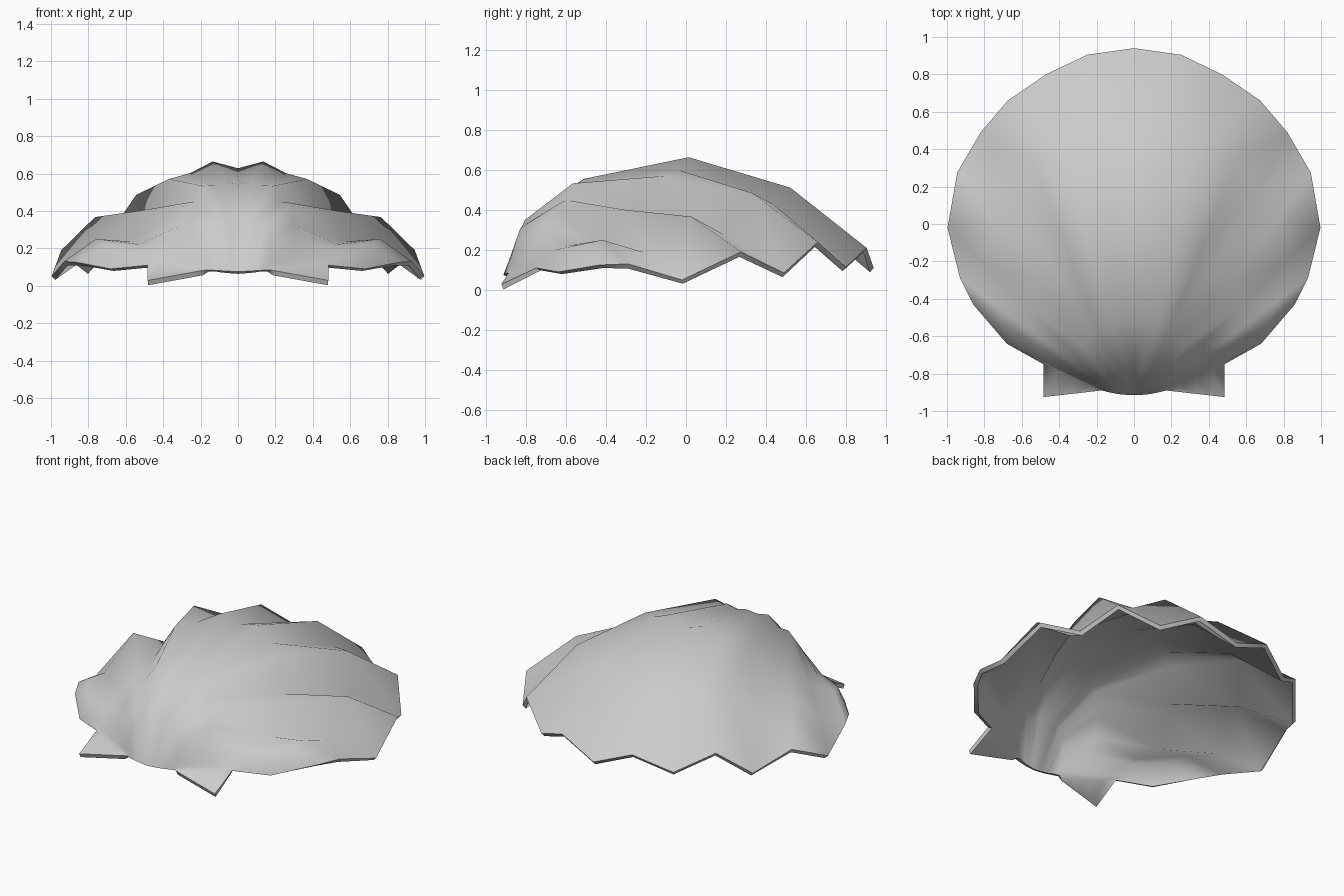
import bpy, bmesh
from mathutils import Vector

if "Cube" in bpy.data.objects:
    bpy.data.objects.remove(bpy.data.objects["Cube"])

# Rim of one half: back centre valley, then alternating ribs, flank, hinge ear
RIM = [(0, .94, .11), (.25, .905, .21), (.47, .80, .115), (.675, .66, .24),
       (.82, .49, .085), (.945, .275, .19), (.997, -.02, .05), (.93, -.29, .13),
       (.86, -.43, .125), (.68, -.64, .09), (.483, -.75, .11), (.483, -.925, .028)]
# Height of each radial line above its chord, at the inner steps
STEPS = [0, .066, .22, .51, .79, 1]
RISE = [(.27, .46, .535, .335), (.27, .45, .52, .33), (.27, .45, .505, .32),
        (.26, .42, .41, .28), (.24, .37, .305, .19), (.22, .32, .265, .20),
        (.18, .25, .17, .13), (.12, .16, .115, .13), (.06, .09, .095, .11),
        (.02, .03, .04, .06), (0, 0, 0, 0), (0, 0, 0, 0)]


def column(k):
    """Points along one radial line from the beak to the rim."""
    f = min(k / 10, 1)
    start = Vector((.17 * f, -.915 + .025 * f * f, .075 + .01 * f))
    end = Vector(RIM[k])
    pts = []
    for s, rise in zip(STEPS, (0, *RISE[k], 0)):
        p = start.lerp(end, s)
        p.z += rise
        pts.append(p)
    return pts


# Ribbed shell, both halves joined at the centre line
bm = bmesh.new()
for side in (1, -1):
    cols = [[bm.verts.new((p.x * side, p.y, p.z)) for p in column(k)]
            for k in range(len(RIM))]
    for a, b in zip(cols, cols[1:]):
        for i in range(len(STEPS) - 1):
            bm.faces.new((a[i], a[i + 1], b[i + 1], b[i]))
bmesh.ops.remove_doubles(bm, verts=bm.verts, dist=.0005)
bmesh.ops.recalc_face_normals(bm, faces=bm.faces)
bm.normal_update()
if sum(f.normal.z for f in bm.faces) < 0:
    bmesh.ops.reverse_faces(bm, faces=bm.faces)
mesh = bpy.data.meshes.new("ribbed_shell")
bm.to_mesh(mesh)
bm.free()
shell = bpy.data.objects.new("ribbed_shell", mesh)
bpy.context.collection.objects.link(shell)

# Thin wall with a crisp rim
wall = shell.modifiers.new("wall", "SOLIDIFY")
wall.thickness = .028
wall.offset = -1
bpy.context.view_layer.objects.active = shell
shell.select_set(True)
bpy.ops.object.modifier_apply(modifier="wall")
bpy.ops.object.shade_smooth_by_angle(angle=1.2)
